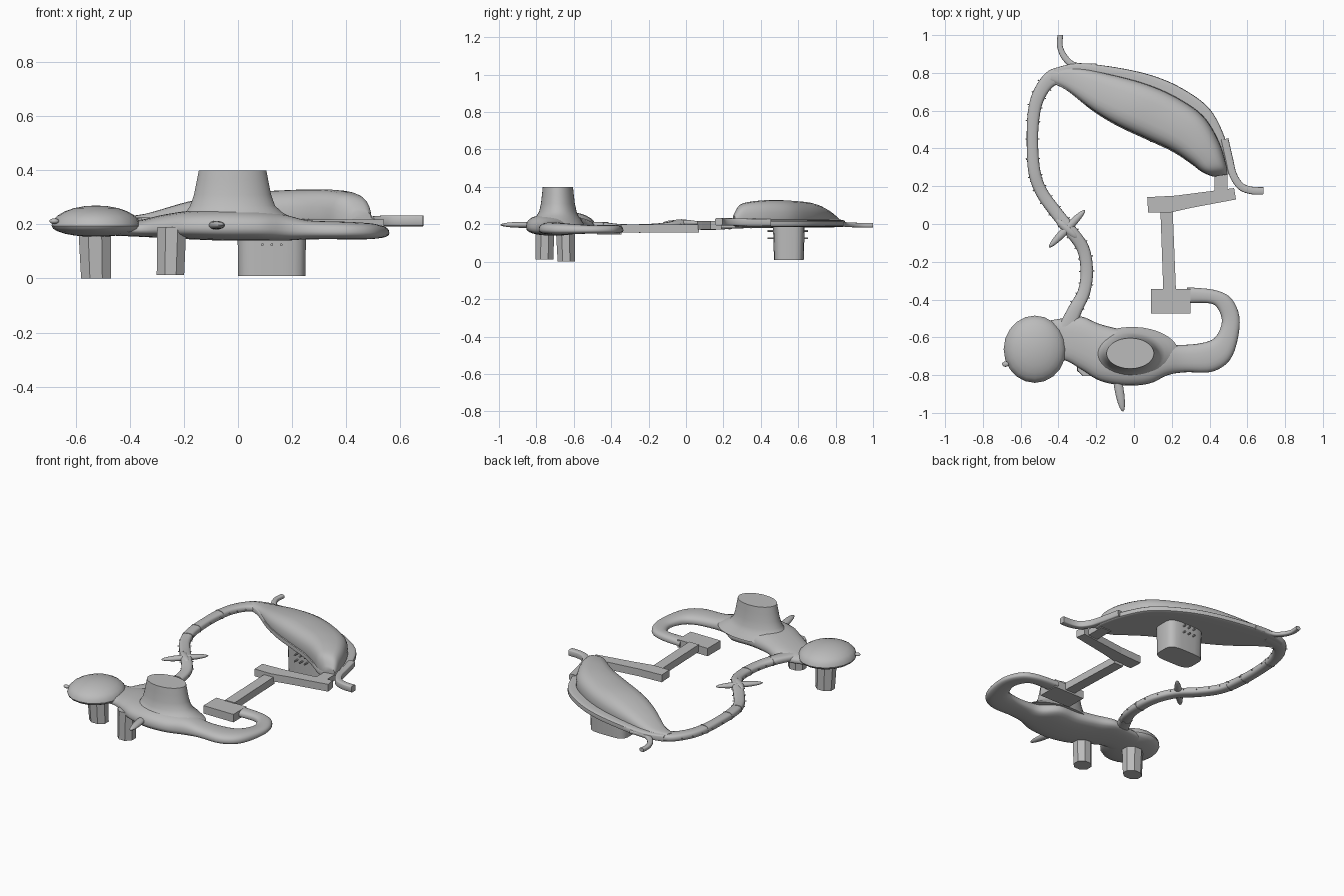
import bpy, bmesh, math
from mathutils import Vector, Matrix

cube = bpy.data.objects.get("Cube")
if cube:
    bpy.data.objects.remove(cube, do_unlink=True)

grey = bpy.data.materials.new("plain grey")
grey.use_nodes = True
grey.diffuse_color = (0.5, 0.5, 0.5, 1)
grey.node_tree.nodes["Principled BSDF"].inputs["Base Color"].default_value = (0.5, 0.5, 0.5, 1)


def finish(name, bm, smooth=True):
    bmesh.ops.recalc_face_normals(bm, faces=bm.faces)
    mesh = bpy.data.meshes.new(name)
    bm.to_mesh(mesh)
    bm.free()
    mesh.materials.append(grey)
    obj = bpy.data.objects.new(name, mesh)
    bpy.context.collection.objects.link(obj)
    if smooth:
        bpy.ops.object.select_all(action="DESELECT")
        obj.select_set(True)
        bpy.context.view_layer.objects.active = obj
        bpy.ops.object.shade_smooth_by_angle(angle=math.radians(40))
    return obj


def skin(name, rings, smooth=True):
    """Bridge closed rings of points and cap both ends."""
    bm = bmesh.new()
    loops = [[bm.verts.new(p) for p in ring] for ring in rings]
    count = len(loops[0])
    for a, b in zip(loops, loops[1:]):
        for i in range(count):
            j = (i + 1) % count
            bm.faces.new((a[i], a[j], b[j], b[i]))
    bm.faces.new(loops[0])
    bm.faces.new(loops[-1])
    return finish(name, bm, smooth)


def spline(stations, steps=5):
    """Catmull-Rom interpolation of number tuples."""
    pts = [stations[0]] + list(stations) + [stations[-1]]
    out = []
    for a, b, c, d in zip(pts, pts[1:], pts[2:], pts[3:]):
        for s in range(steps):
            t = s / steps
            out.append(tuple(
                q + t / 2 * (r - p + t * (2 * p - 5 * q + 4 * r - w + t * (3 * (q - r) + w - p)))
                for p, q, r, w in zip(a, b, c, d)))
    return out + [stations[-1]]


def power(value, exponent):
    return math.copysign(abs(value) ** exponent, value)


def loft(name, stations, roundness, rim=0.4, sides=24):
    """Stations hold left x, left y, right x, right y, bottom z, top z."""
    rings = []
    for lx, ly, rx, ry, low, high in spline(stations):
        mid = low + (high - low) * rim
        ring = []
        for i in range(sides):
            a = math.tau * i / sides
            t = 0.5 + 0.5 * power(math.cos(a), roundness)
            s = power(math.sin(a), roundness)
            z = mid + s * ((high - mid) if s > 0 else (mid - low))
            ring.append((lx + (rx - lx) * t, ly + (ry - ly) * t, z))
        rings.append(ring)
    return skin(name, rings)


def duct(name, path, height, roundness=0.7):
    """Path holds x, y, middle z, half width."""
    stations = []
    for i, (x, y, z, w) in enumerate(path):
        a, b = path[max(i - 1, 0)], path[min(i + 1, len(path) - 1)]
        d = Vector((b[0] - a[0], b[1] - a[1])).normalized() * w
        stations.append((x - d.y, y + d.x, x + d.y, y - d.x, z - height / 2, z + height / 2))
    return loft(name, stations, roundness, 0.5, 16)


def column(name, levels, sides, boxy=1.0):
    """Levels hold x, y, z, x radius, y radius."""
    rings = [[(x + rx * power(math.cos(a), boxy), y + ry * power(math.sin(a), boxy), z)
              for a in (math.tau * (i + 0.5) / sides for i in range(sides))]
             for x, y, z, rx, ry in levels]
    return skin(name, rings)


def prism(name, outline, low, high):
    skin(name, [[(x, y, z) for x, y in outline] for z in (low, high)], False)


def spindle(name, centre, size, turn=0):
    bm = bmesh.new()
    matrix = (Matrix.Translation(centre) @ Matrix.Rotation(math.radians(turn), 4, "Z")
              @ Matrix.Diagonal((*size, 1)))
    bmesh.ops.create_uvsphere(bm, u_segments=20, v_segments=12, radius=1, matrix=matrix)
    return bm


# Front body with its curling tail
loft("front_body", [
    (-.5, -.52, -.5, -.76, .16, .23), (-.38, -.5, -.38, -.72, .155, .215),
    (-.28, -.49, -.28, -.77, .15, .235), (-.18, -.53, -.18, -.83, .145, .25),
    (-.05, -.56, -.05, -.855, .14, .255), (.08, -.565, .08, -.845, .14, .25),
    (.17, -.63, .18, -.8, .14, .235), (.25, -.64, .27, -.785, .145, .215),
    (.36, -.63, .42, -.78, .145, .21), (.43, -.6, .52, -.7, .145, .205),
    (.465, -.52, .56, -.52, .15, .195), (.445, -.45, .52, -.4, .15, .195),
    (.4, -.42, .43, -.35, .15, .195), (.28, -.42, .28, -.335, .15, .195)], 0.8)

# Rounded head: upper half taller than the lower half
head = spindle("front_head", (-.525, -.663, .195), (.165, .178, .075))
for v in head.verts:
    if v.co.z < .195:
        v.co.z = .195 + (v.co.z - .195) * .55
finish("front_head", head)
finish("head_nub", spindle("head_nub", (-.68, -.742, .212), (.018, .014, .01)))
finish("front_spike", spindle("front_spike", (-.08, -.87, .197), (.024, .125, .016), 10))

# Flared funnel with a closed top
column("funnel", [(-.01, -.69, .2, .25, .145), (-.01, -.69, .225, .21, .13),
                  (-.015, -.687, .245, .178, .112), (-.02, -.685, .27, .157, .1),
                  (-.02, -.685, .31, .143, .091), (-.02, -.685, .36, .133, .085),
                  (-.02, -.685, .4, .125, .081)], 40)

# Legs
column("head_leg", [(-.525, -.64, 0, .06, .05), (-.53, -.645, .19, .066, .056)], 8)
column("body_leg", [(-.25, -.757, .012, .055, .052), (-.245, -.755, .19, .058, .055)], 8)
column("rear_leg", [(.125, .55, .01, .125, .08), (.125, .55, .21, .128, .086)], 20, 0.5)

# Rear body: flat flanged plate with an offset dome on top
edges = [(-.42, .825, -.45, .75, .23), (-.3, .85, -.36, .71, .24),
         (-.1, .83, -.22, .6, .285), (.1, .785, -.09, .52, .315),
         (.26, .715, .06, .45, .325), (.4, .61, .2, .385, .33),
         (.48, .46, .3, .32, .325), (.515, .32, .36, .275, .305),
         (.51, .265, .42, .25, .25)]
loft("rear_plate", [(a, b, c, d, .185, .225) for a, b, c, d, top in edges], 0.35)
inset = []
for a, b, c, d, top in edges:
    left, right = Vector((a, b)), Vector((c, d))
    left -= (left - right) * 0.17
    right += (left - right) * 0.02
    inset.append((*left, *right, .19, top))
loft("rear_dome", inset, 0.7, 0.25)
duct("rear_hook", [(-.2, .835, .2, .015), (-.31, .838, .2, .017), (-.365, .88, .197, .017),
                   (-.392, .94, .195, .015), (-.39, 1, .195, .015)], .025)
duct("rear_tail", [(.48, .45, .21, .02), (.505, .34, .21, .02), (.525, .26, .212, .02),
                   (.565, .2, .213, .02), (.62, .178, .213, .02), (.685, .175, .213, .02)],
     .04, 0.4)

# Long segmented duct joining both bodies
path = [(-.36, -.56, .19, .045), (-.31, -.45, .19, .037), (-.265, -.36, .18, .033),
        (-.25, -.25, .178, .033), (-.27, -.13, .185, .033), (-.34, -.03, .2, .033),
        (-.42, .07, .193, .033), (-.49, .17, .193, .032), (-.528, .28, .2, .032),
        (-.538, .45, .203, .03), (-.528, .6, .205, .033), (-.495, .7, .206, .036),
        (-.43, .775, .206, .043), (-.32, .79, .206, .05)]
duct("long_duct", path, .044)
samples = spline(path)
for number, k in enumerate((6, 15, 38, 42, 49)):
    here, ahead = Vector(samples[k][:3]), Vector(samples[k + 1][:3])
    end = here + (ahead - here).normalized() * .006
    half = samples[k][3] + .002
    duct(f"duct_seam_{number + 1}", [(*here, half), (*end, half)], .049)

# Small studs along the duct sides
bm = bmesh.new()
for a, b in list(zip(samples, samples[1:]))[6:60:3]:
    along = Vector((b[0] - a[0], b[1] - a[1], 0)).normalized()
    side = Vector((-along.y, along.x, 0))
    for sign in (-1, 1):
        place = Vector(a[:3]) + side * sign * a[3]
        turn = Vector((0, 0, 1)).rotation_difference(side).to_matrix().to_4x4()
        bmesh.ops.create_cone(bm, cap_ends=True, segments=6, radius1=.003, radius2=.003,
                              depth=.014, matrix=Matrix.Translation(place) @ turn)
finish("duct_studs", bm, False)

# Crossed fins on the duct
for turn in (46, -42):
    size = (.138, .022, .017) if turn > 0 else (.08, .024, .02)
    finish("crossed_fin", spindle("crossed_fin", (-.355, -.025, .207), size, turn))

# Screws on the rear leg
bm = bmesh.new()
for x in (.09, .125, .16):
    for z in (.125, .165):
        for y in (.455, .632):
            bmesh.ops.create_cone(bm, cap_ends=True, segments=8, radius1=.005, radius2=.005, depth=.04,
                                  matrix=Matrix.Translation((x, y, z)) @ Matrix.Rotation(math.pi / 2, 4, "X"))
finish("leg_screws", bm, False)

# Flat walkway of straight slabs
prism("walkway_front", [(.09, -.475), (.3, -.475), (.3, -.345), (.09, -.345)], .145, .195)
prism("walkway_middle", [(.155, -.35), (.222, -.35), (.205, .07), (.14, .07)], .155, .2)
prism("walkway_back", [(.075, .06), (.19, .06), (.3, .085), (.54, .13), (.53, .19), (.22, .15), (.07, .142)],
      .172, .218)
prism("walkway_link", [(.425, .15), (.495, .15), (.495, .3), (.425, .3)], .18, .218)
